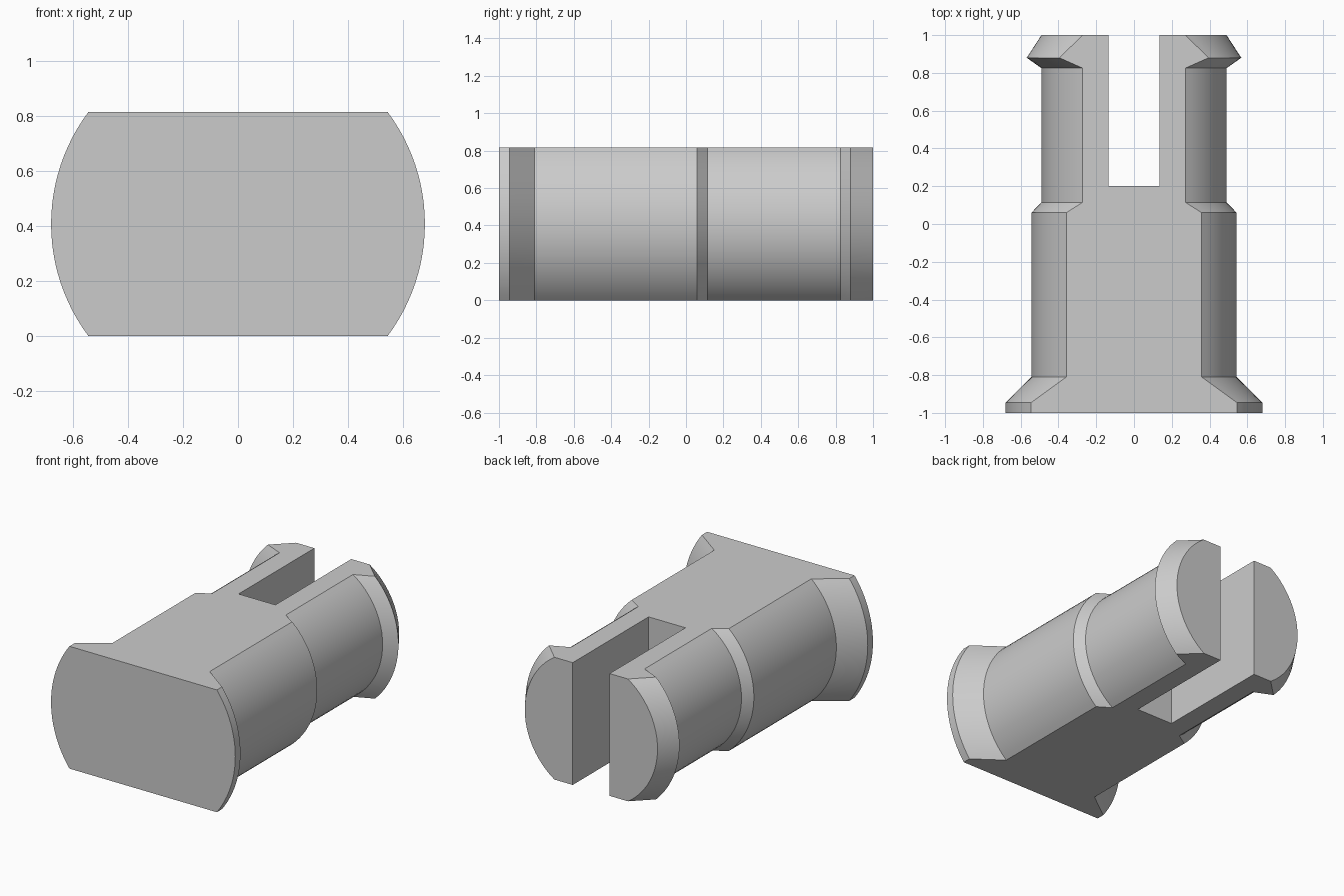
import bpy, bmesh
from math import asin, cos, sin, pi, radians

if "Cube" in bpy.data.objects:
    bpy.data.objects.remove(bpy.data.objects["Cube"])

HALF_HEIGHT = 0.408
ARC_STEPS = 24
# Outline along the pin: (y, radius)
OUTLINE = [(-1, 0.68), (-0.945, 0.68), (-0.81, 0.543), (0.06, 0.543),
           (0.115, 0.49), (0.825, 0.49), (0.88, 0.568), (1, 0.49)]

grey = bpy.data.materials.new("light grey plastic")
grey.use_nodes = True
colour = (0.6, 0.6, 0.6, 1)
grey.diffuse_color = colour
grey.node_tree.nodes["Principled BSDF"].inputs["Base Color"].default_value = colour


def make_object(name, bm):
    bmesh.ops.recalc_face_normals(bm, faces=bm.faces)
    mesh = bpy.data.meshes.new(name)
    bm.to_mesh(mesh)
    bm.free()
    mesh.materials.append(grey)
    obj = bpy.data.objects.new(name, mesh)
    bpy.context.collection.objects.link(obj)
    return obj


def ring(bm, y, radius):
    """Round section with flat top and bottom."""
    limit = asin(HALF_HEIGHT / radius)
    sweep = [limit * (2 * i / ARC_STEPS - 1) for i in range(ARC_STEPS + 1)]
    angles = sweep + [a + pi for a in sweep]
    return [bm.verts.new((radius * cos(a), y, HALF_HEIGHT + radius * sin(a)))
            for a in angles]


# Pin body: flange, shank, neck and barbed tip lofted from the outline
bm = bmesh.new()
rings = [ring(bm, y, r) for y, r in OUTLINE]
for a, b in zip(rings, rings[1:]):
    for i in range(len(a)):
        j = (i + 1) % len(a)
        bm.faces.new((a[i], a[j], b[j], b[i]))
bm.faces.new(rings[0])
bm.faces.new(rings[-1])
pin = make_object("split_pin", bm)

# Slot that splits the tip into two prongs
bm = bmesh.new()
bmesh.ops.create_cube(bm, size=1)
bmesh.ops.scale(bm, vec=(0.272, 1, 2), verts=bm.verts)
bmesh.ops.translate(bm, vec=(0, 0.7, HALF_HEIGHT), verts=bm.verts)
cutter = make_object("slot_cutter", bm)
cutter.hide_render = True

cut = pin.modifiers.new("slot", 'BOOLEAN')
cut.operation = 'DIFFERENCE'
cut.solver = 'EXACT'
cut.object = cutter
bpy.ops.object.select_all(action='DESELECT')
pin.select_set(True)
bpy.context.view_layer.objects.active = pin
bpy.ops.object.modifier_apply(modifier=cut.name)
bpy.data.objects.remove(cutter)

bpy.ops.object.shade_smooth_by_angle(angle=radians(20))
